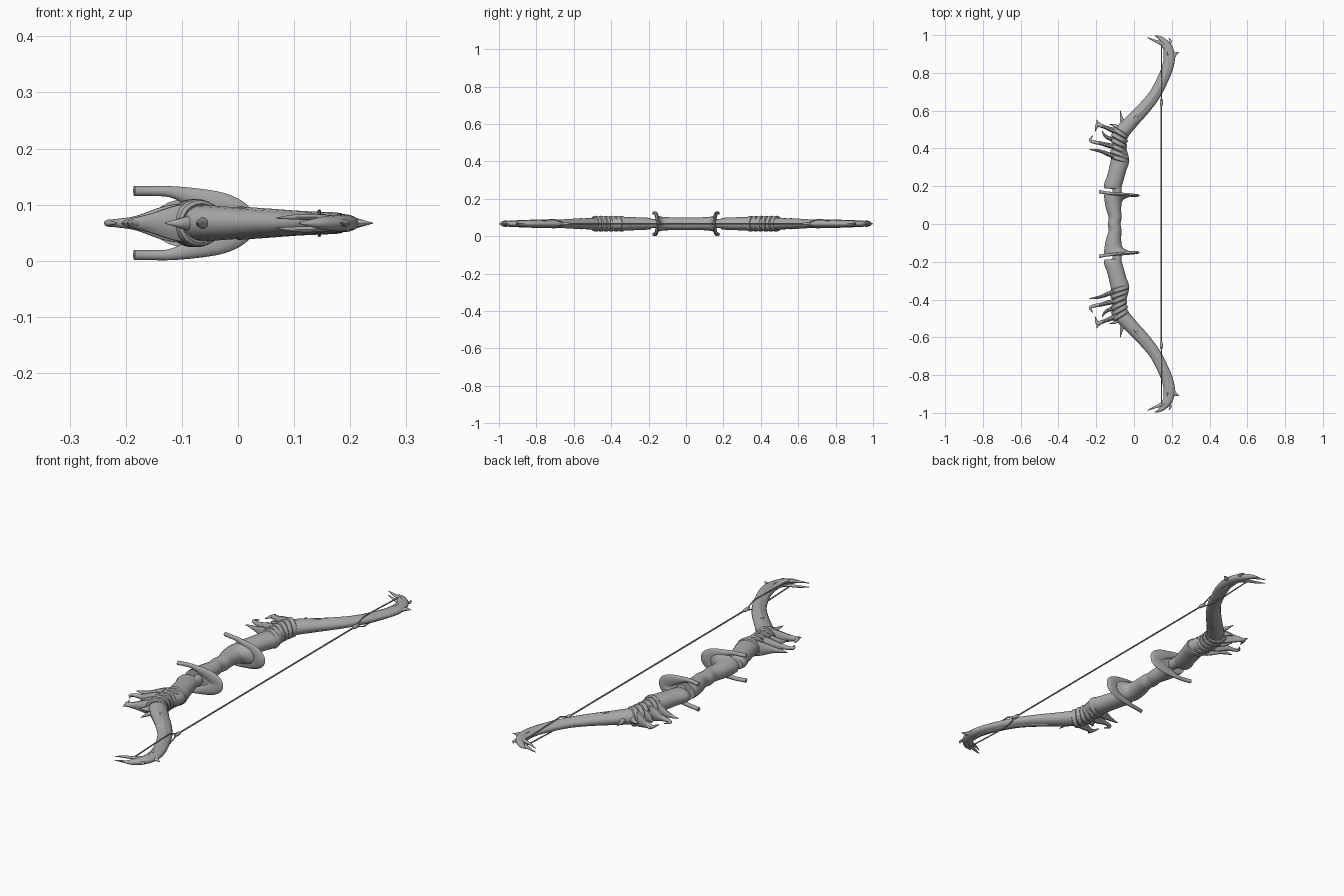
import bpy, bmesh, math
from mathutils import Vector

MID = 0.067  # height of the bow's centre plane

metal = bpy.data.materials.new("grey")
metal.diffuse_color = (0.4, 0.4, 0.4, 1)


def finish(name, bm, mirror=True, angle=40):
    bmesh.ops.recalc_face_normals(bm, faces=bm.faces)
    me = bpy.data.meshes.new(name)
    bm.to_mesh(me)
    bm.free()
    me.materials.append(metal)
    ob = bpy.data.objects.new(name, me)
    bpy.context.collection.objects.link(ob)
    bpy.ops.object.select_all(action='DESELECT')
    ob.select_set(True)
    bpy.context.view_layer.objects.active = ob
    bpy.ops.object.shade_smooth_by_angle(angle=math.radians(angle))
    if mirror:
        m = ob.modifiers.new("mirror", 'MIRROR')
        m.use_axis = (False, True, False)
        m.use_clip = False
    return ob


def skin(bm, rings, closed=False):
    n = len(rings[0])
    vs = [[bm.verts.new(p) for p in r] for r in rings]
    last = len(vs) if closed else len(vs) - 1
    for i in range(last):
        a, b = vs[i], vs[(i + 1) % len(vs)]
        for j in range(n):
            k = (j + 1) % n
            bm.faces.new((a[j], a[k], b[k], b[j]))
    if not closed:
        bm.faces.new(vs[0][::-1])
        bm.faces.new(vs[-1])


def spline(pts, steps):
    """Catmull-Rom through points of any dimension."""
    out = []
    for i in range(len(pts) - 1):
        p0, p1 = pts[max(i - 1, 0)], pts[i]
        p2, p3 = pts[i + 1], pts[min(i + 2, len(pts) - 1)]
        for s in range(steps):
            t = s / steps
            out.append([0.5 * (2 * b + (c - a) * t + (2 * a - 5 * b + 4 * c - d) * t * t
                               + (3 * b - a - 3 * c + d) * t ** 3)
                        for a, b, c, d in zip(p0, p1, p2, p3)])
    return out + [list(pts[-1])]


def loft(name, pts, sides=16, steps=4, normal=(0, 0, 1), mirror=True, axis=None):
    """Elliptical sweep; each point is x, y, height off centre, half width, half depth."""
    rows = spline(pts, steps) if steps > 1 else [list(p) for p in pts]
    cs = [Vector((r[0], r[1], MID + r[2])) for r in rows]
    nrm = Vector(normal)
    rings = []
    for i, r in enumerate(rows):
        t = Vector(axis) if axis else cs[min(i + 1, len(cs) - 1)] - cs[max(i - 1, 0)]
        side = t.cross(nrm).normalized()
        up = side.cross(t).normalized()
        a, b = max(r[3], 0.001), max(r[4], 0.001)
        rings.append([cs[i] + side * a * math.cos(q) + up * b * math.sin(q)
                      for q in (2 * math.pi * k / sides for k in range(sides))])
    bm = bmesh.new()
    skin(bm, rings)
    return finish(name, bm, mirror)


def wrap(name, x, y, a, b, r, tilt):
    """Oval band round the limb, tilted in plan."""
    u = Vector((math.cos(tilt), math.sin(tilt), 0))
    w = Vector((-u.y, u.x, 0))
    rings = []
    for i in range(28):
        q = 2 * math.pi * i / 28
        out = u * math.cos(q) + Vector((0, 0, math.sin(q)))
        c = Vector((x, y, MID)) + u * a * math.cos(q) + Vector((0, 0, b * math.sin(q)))
        rings.append([c + out * r * 0.6 * math.cos(p) + w * r * math.sin(p)
                      for p in (2 * math.pi * k / 8 for k in range(8))])
    bm = bmesh.new()
    skin(bm, rings, closed=True)
    return finish(name, bm)


# Grip, narrow at the middle and flaring into the guards
half = [(-0.105, 0.0, 0, 0.034, 0.033), (-0.100, 0.035, 0, 0.034, 0.033),
        (-0.108, 0.08, 0, 0.040, 0.034), (-0.108, 0.125, 0, 0.048, 0.037),
        (-0.09, 0.145, 0, 0.068, 0.041), (-0.075, 0.158, 0, 0.082, 0.046)]
grip = [(p[0], -p[1]) + p[2:] for p in half[:0:-1]] + half
loft("grip", grip, sides=20, mirror=False, axis=(0, 1, 0))

# Crescent guards with two horns pointing forward
horn = [(-0.185, 0.172, 0.057, 0.009, 0.009), (-0.155, 0.166, 0.057, 0.009, 0.008),
        (-0.12, 0.162, 0.056, 0.010, 0.008), (-0.08, 0.158, 0.046, 0.017, 0.009),
        (-0.035, 0.155, 0.031, 0.025, 0.009), (-0.008, 0.152, 0.014, 0.030, 0.009)]
guard = horn + [(0.0, 0.151, 0, 0.031, 0.009)] + [p[:2] + (-p[2],) + p[3:] for p in horn[::-1]]
loft("guard", guard, sides=12, normal=(0, 1, 0))

# Neck and inner limb block
loft("neck", [(-0.09, 0.15, 0, 0.024, 0.024), (-0.09, 0.21, 0, 0.024, 0.024)], steps=1)
loft("inner_limb", [(-0.117, 0.186, 0, 0.036, 0.024), (-0.115, 0.196, 0, 0.046, 0.031),
                    (-0.100, 0.24, 0, 0.045, 0.034), (-0.084, 0.30, 0, 0.046, 0.036),
                    (-0.074, 0.34, 0, 0.048, 0.036), (-0.078, 0.41, 0, 0.036, 0.033),
                    (-0.075, 0.47, 0, 0.036, 0.033)], sides=18)

# Bands bound round the limb
for i, (x, y, a) in enumerate([(-0.075, 0.345, 0.044), (-0.080, 0.372, 0.040),
                               (-0.082, 0.40, 0.039), (-0.080, 0.428, 0.039),
                               (-0.077, 0.455, 0.040), (-0.072, 0.482, 0.040)]):
    wrap("band_%d" % i, x, y, a, 0.035, 0.013, math.radians(-17 - 3 * i))

# Claws growing from the bands
claws = {
    "lower_claw": [(-0.07, 0.345, 0, 0.014, 0.038), (-0.12, 0.363, 0, 0.012, 0.034),
                   (-0.17, 0.383, 0, 0.009, 0.016), (-0.21, 0.392, 0, 0.006, 0.007),
                   (-0.236, 0.394, 0, 0.002, 0.002)],
    "middle_claw": [(-0.08, 0.405, 0, 0.015, 0.038), (-0.13, 0.415, 0, 0.013, 0.032),
                    (-0.18, 0.428, 0, 0.010, 0.014), (-0.215, 0.434, 0, 0.009, 0.008),
                    (-0.232, 0.446, 0, 0.007, 0.006), (-0.218, 0.468, 0, 0.002, 0.002)],
    "upper_claw": [(-0.06, 0.475, 0, 0.016, 0.038), (-0.11, 0.495, 0, 0.014, 0.033),
                   (-0.155, 0.513, 0, 0.010, 0.018), (-0.19, 0.525, 0, 0.011, 0.009),
                   (-0.198, 0.515, 0, 0.008, 0.006), (-0.206, 0.49, 0, 0.002, 0.002)],
    "upper_claw_point": [(-0.17, 0.518, 0, 0.008, 0.009), (-0.19, 0.535, 0, 0.007, 0.006),
                         (-0.197, 0.552, 0, 0.001, 0.001)],
    "inner_claw": [(-0.09, 0.445, 0, 0.013, 0.034), (-0.135, 0.455, 0, 0.010, 0.022),
                   (-0.16, 0.475, 0, 0.006, 0.008), (-0.168, 0.495, 0, 0.001, 0.001)],
    "back_thorn": [(-0.05, 0.52, 0, 0.016, 0.014), (-0.066, 0.558, 0, 0.009, 0.008),
                   (-0.072, 0.60, 0, 0.001, 0.001)],
    "side_thorn": [(-0.07, 0.49, 0, 0.016, 0.020), (-0.10, 0.52, 0, 0.009, 0.010),
                   (-0.13, 0.527, 0, 0.001, 0.001)],
}
for name, pts in claws.items():
    loft(name, pts, sides=10)

# Outer recurve limb
loft("outer_limb", [(-0.085, 0.455, 0, 0.038, 0.033), (-0.055, 0.497, 0, 0.040, 0.032),
                    (0.0, 0.556, 0, 0.036, 0.028), (0.055, 0.615, 0, 0.034, 0.024),
                    (0.11, 0.685, 0, 0.031, 0.020), (0.152, 0.765, 0, 0.030, 0.018),
                    (0.178, 0.83, 0, 0.030, 0.017), (0.187, 0.885, 0, 0.030, 0.016),
                    (0.178, 0.935, 0, 0.025, 0.015), (0.153, 0.972, 0, 0.015, 0.012),
                    (0.132, 0.988, 0, 0.008, 0.007), (0.108, 0.998, 0, 0.001, 0.001)], sides=16)

# Raised rib along the limb faces
for s, label in ((1, "top"), (-1, "bottom")):
    loft(label + "_rib", [(0.0, 0.556, s * 0.026, 0.006, 0.004), (0.055, 0.615, s * 0.022, 0.010, 0.004),
                          (0.11, 0.685, s * 0.018, 0.012, 0.004), (0.155, 0.765, s * 0.016, 0.012, 0.004),
                          (0.176, 0.83, s * 0.015, 0.011, 0.004), (0.180, 0.90, s * 0.013, 0.005, 0.004),
                          (0.172, 0.935, s * 0.011, 0.001, 0.002)], sides=8)
    # Split prongs at the tip
    loft(label + "_tip_prong", [(0.175, 0.925, s * 0.004, 0.014, 0.009), (0.145, 0.955, s * 0.010, 0.010, 0.006),
                                (0.105, 0.972, s * 0.011, 0.006, 0.005), (0.068, 0.988, s * 0.009, 0.001, 0.001)],
         sides=10)
    # String strand passing beside the limb
    loft(label + "_string_strand", [(0.145, 0.64, 0, 0.003, 0.003), (0.145, 0.70, s * 0.022, 0.003, 0.003),
                                    (0.145, 0.80, s * 0.020, 0.003, 0.003),
                                    (0.145, 0.95, s * 0.014, 0.003, 0.003)], sides=6, steps=1)

# Thorns on the back of the tip
loft("tip_thorn", [(0.19, 0.872, 0, 0.022, 0.013), (0.214, 0.897, 0, 0.012, 0.008),
                   (0.24, 0.908, 0, 0.001, 0.001)], sides=10)
loft("crown_thorn", [(0.17, 0.935, 0, 0.016, 0.011), (0.193, 0.966, 0, 0.007, 0.005),
                     (0.182, 0.985, 0, 0.001, 0.001)], sides=10)

# Bowstring and the knots where it divides
loft("bowstring", [(0.145, -0.645, 0, 0.0035, 0.0035), (0.145, 0.645, 0, 0.0035, 0.0035)],
     sides=8, steps=1, mirror=False)
loft("string_knot", [(0.145, 0.622, 0, 0.003, 0.003), (0.145, 0.634, 0, 0.008, 0.008),
                     (0.145, 0.652, 0, 0.008, 0.008), (0.145, 0.664, 0, 0.003, 0.005)], sides=10, steps=2)
